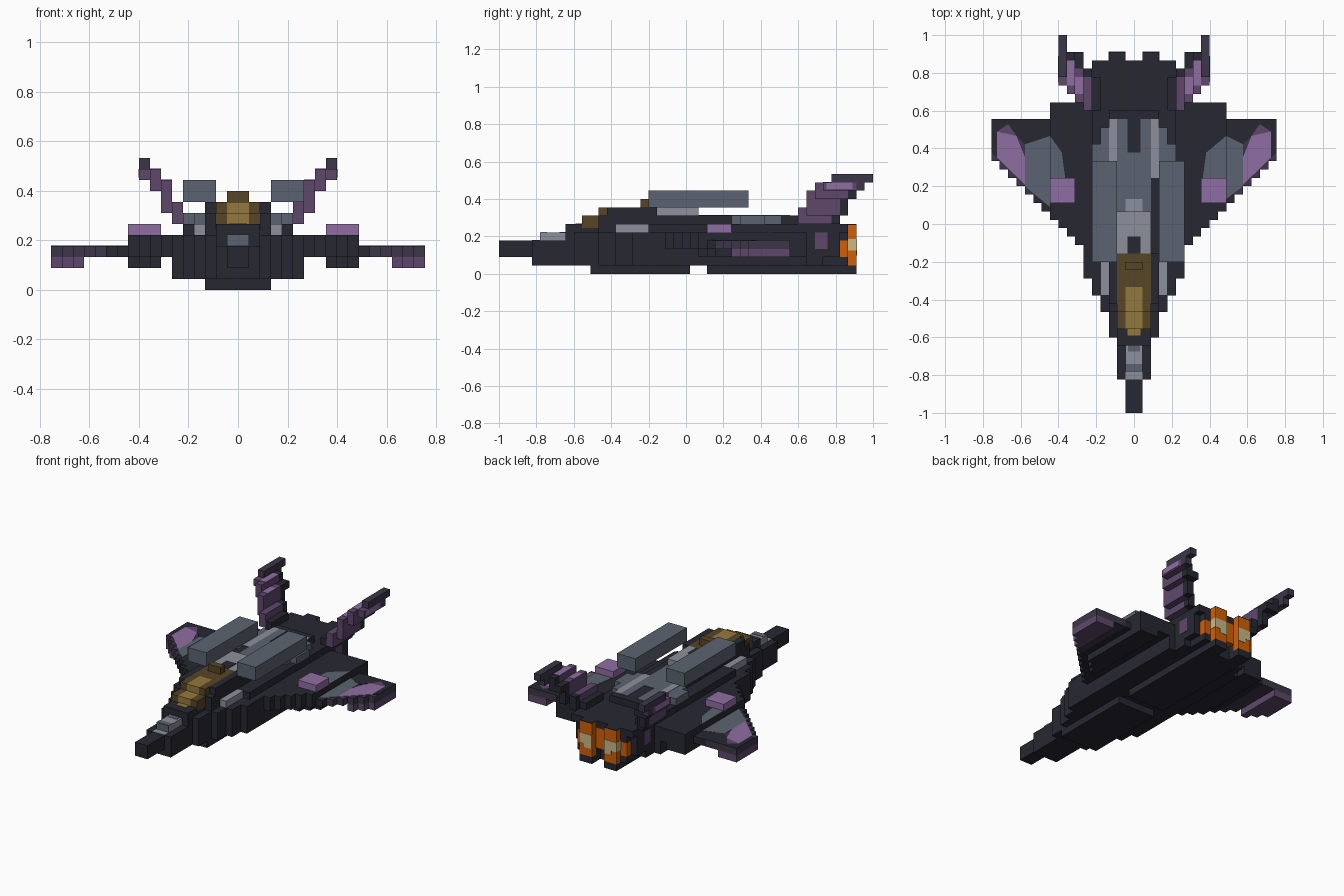
import bpy
import bmesh

if "Cube" in bpy.data.objects:
    bpy.data.objects.remove(bpy.data.objects["Cube"], do_unlink=True)

U = 2 / 45      # one block
T = 0.05        # paint plate thickness in blocks
SIDES = ((-1, "right"), (1, "left"))


def material(name, code):
    rgb = [(int(code[i:i + 2], 16) / 255) ** 2.2 for i in (0, 2, 4)]
    m = bpy.data.materials.new(name)
    m.use_nodes = True
    m.diffuse_color = (*rgb, 1)
    bsdf = m.node_tree.nodes["Principled BSDF"]
    bsdf.inputs["Base Color"].default_value = (*rgb, 1)
    bsdf.inputs["Roughness"].default_value = 0.8
    return m


DARK = material("charcoal", "2b2c35")
GREY = material("slate grey", "5c6470")
LIGHT = material("light grey", "8b8f9b")
GOLD = material("gold glass", "94783f")
BROWN = material("brown glass", "58472b")
PURPLE = material("purple", "8f6da2")
PLUM = material("plum", "5f496b")
DUSK = material("dusky plum", "3f394a")
ORANGE = material("orange glow", "d06010")
CREAM = material("cream glow", "c8b884")


def finish(name, mat, bm):
    bmesh.ops.recalc_face_normals(bm, faces=bm.faces)
    me = bpy.data.meshes.new(name)
    bm.to_mesh(me)
    bm.free()
    me.materials.append(mat)
    ob = bpy.data.objects.new(name, me)
    bpy.context.collection.objects.link(ob)


def prism(bm, pts, z0, z1):
    """Extrude a plan outline, given in blocks, from z0 to z1."""
    rings = [[bm.verts.new((x * U, y * U - 1, z * U)) for x, y in pts] for z in (z0, z1)]
    bm.faces.new(rings[0])
    bm.faces.new(rings[1])
    for i in range(len(pts)):
        j = (i + 1) % len(pts)
        bm.faces.new((rings[0][i], rings[0][j], rings[1][j], rings[1][i]))


def boxes(name, mat, *specs):
    """Blocks as (x0, x1, y0, y1, z0, z1)."""
    bm = bmesh.new()
    for a, b, c, d, e, f in specs:
        prism(bm, ((a, c), (b, c), (b, d), (a, d)), e, f)
    finish(name, mat, bm)


def pair(name, mat, *specs):
    """Same blocks on both sides."""
    for s, side in SIDES:
        boxes(side + "_" + name, mat, *[(s * a, s * b, *r) for a, b, *r in specs])


def plate(name, mat, s, pts, z):
    bm = bmesh.new()
    prism(bm, [(s * x, y) for x, y in pts], z, z + T)
    finish(name, mat, bm)


def sym(w, *rest):
    return (-w, w, *rest)


# Fuselage, widening backwards in steps
boxes("nose_tip", DARK, sym(1, 0, 4, 2, 4))
boxes("fuselage", DARK,
      sym(2, 4, 12, 1, 4), sym(2, 8, 12, 4, 6), sym(3, 9, 41, 1, 5),
      sym(4, 12, 41, 1, 5), sym(5, 14, 41, 2, 5), sym(5, 14, 39, 1, 2),
      sym(6, 16, 37, 1, 5))
boxes("rear_deck", DARK, sym(3, 12, 41, 5, 6), sym(5, 18, 42, 5, 6),
      sym(3, 19, 36, 6, 7))
pair("engine_housing", DARK, (1, 4, 41, 42, 4, 5), (1, 4, 41, 42, 1, 2),
     (1, 3, 41, 42, 2, 4))
boxes("keel", DARK, sym(3, 11, 23, 0, 1), sym(3, 25, 41, 0, 1))
pair("keel_tail", DARK, (1, 3, 41, 43, 0, 1))
boxes("nose_sensor", LIGHT, sym(1, 5, 8, 4, 5), sym(1, 4, 5, 4, 4 + T))
boxes("nose_panel", GREY, sym(1, 5 - T, 5, 4 + T, 5), sym(1, 5, 5.8, 5, 5 + T),
      sym(0.7, 7.3, 8, 5, 5 + T))

# Canopy with dark side rails
boxes("canopy_glass", GOLD, sym(1, 10, 12, 6, 7), sym(1, 12, 15, 6, 8),
      sym(0.8, 9.2, 10, 6, 6 + T))
pair("canopy_flank", BROWN, (1, 2, 10, 12, 6, 7), (1, 2, 12, 19, 6, 8),
     (2, 2 + T, 10, 12, 5.5, 7))
boxes("canopy_back", BROWN, sym(1, 15, 19, 6, 8), sym(1, 17, 18, 8, 9))
pair("canopy_rail", DARK, (2, 3, 13, 19, 5, 8), (2, 3, 12, 13, 5, 7))

# Dorsal spine
boxes("spine", LIGHT, sym(2, 19, 24, 7, 8), sym(1, 24, 25.5, 7, 7 + 2 * T))
boxes("spine_vent", DARK, sym(0.8, 19, 21, 8, 8 + T))
boxes("spine_panel", GREY, sym(2, 24, 31, 7, 7 + T))
pair("spine_panel_tail", GREY, (0.8, 2, 31, 35, 7, 7 + T))
pair("spine_ridge", LIGHT, (2, 3, 28, 35, 6, 7 + T))
pair("spine_shoulder", GREY, (3, 4, 28, 34, 6, 7), (4, 5, 29, 32, 6, 7))
pair("intake", LIGHT, (3, 4, 14, 18, 5, 6))

# Long pods above the body, offset by one block
boxes("right_pod", GREY, (-5, -2, 18, 30, 8, 10))
boxes("left_pod", GREY, (3, 6, 18, 30, 8, 10))

# Wings built from swept columns
for s, side in SIDES:
    root = 10 if s < 0 else 11
    lo = root - 3
    inner, outer, tip, under = [], [], [], []
    for i in range(6, 17):
        a, b, start = s * i, s * (i + 1), i + 14
        if i < root:
            inner.append((a, b, start, 37, 3, 5))
            if i >= lo:
                inner.append((a, b, start + 2, 37, 2, 3))
        else:
            group = outer if i < 12 else tip
            group.append((a, b, start, 35, 3, 4))
        if i > 13:
            under.append((a, b, start, 35, 2, 3))
    boxes(side + "_wing_root", DARK, *inner)
    boxes(side + "_wing", DARK, *outer)
    boxes(side + "_wing_tip", DUSK, *tip)
    boxes(side + "_wing_tip_underside", PLUM, *under)

    # Painted wing panels
    plate(side + "_wing_panel", GREY, s,
          ((root, root + 14.5), (13, 27), (13, 32), (root, 33)), 4)
    plate(side + "_wing_root_panel", GREY, s,
          ((8.2, 28), (root, 28), (root, 33), (8.6, 31)), 5)
    plate(side + "_wing_tip_paint", PURPLE, s,
          ((13, 27.2), (16.3, 30.4), (16.3, 33.5), (14, 33), (13, 30.5)), 4)
    plate(side + "_wing_tip_trim", PLUM, s, ((14, 33), (16.3, 33.5), (15, 34.4)), 4)
    plate(side + "_wing_rear_paint", DARK, s,
          ((12, 32.3), (13, 32), (14, 33), (15, 34.4), (15, 35), (12, 35)), 4)
    plate(side + "_wing_end_paint", DARK, s,
          ((16.3, 30.4), (17, 31), (17, 35), (15, 35), (15, 34.4), (16.3, 33.5)), 4)
    boxes(side + "_wing_block", PURPLE, (s * lo, s * root, 25, 28, 5, 6))

# Canted, swept tail fins, plum in front and dark behind
pair("fin_front", PLUM, (5, 6, 36, 40, 6, 8), (6, 7, 37, 41, 7, 10),
     (7, 8, 38, 42, 9, 11), (8, 9, 39, 43, 10, 11))
pair("fin_rear", DARK, (5, 6, 40, 41, 6, 8), (6, 7, 41, 42, 7, 9),
     (6, 7, 41, 43, 9, 10), (7, 8, 42, 43, 9, 11))
pair("fin_root", DARK, (4, 5, 36, 40, 6, 7))
pair("fin_tip", DUSK, (8, 9, 43, 44, 10, 11), (8, 9, 40, 45, 11, 12))
pair("fin_paint", PURPLE, (6, 7, 38, 40, 10, 10 + T), (7, 8, 39, 42, 11, 11 + T),
     (9, 9 + T, 39.4, 42.5, 10.2, 11))
pair("body_mark", PLUM, (5, 5 + T, 38, 39.5, 3, 5))

# Twin engine nozzles
pair("nozzle", ORANGE, (1, 3, 42, 43, 1, 5.9), (3, 4, 41, 42, 2, 4))
boxes("nozzle_bridge", ORANGE, sym(1, 41, 42, 2, 5))
pair("nozzle_cap", DARK, (1, 3, 42, 43, 5.9, 6))
pair("nozzle_core", CREAM, (1, 2.2, 43, 43 + T, 2.2, 4.2),
     (2.2, 3 + T, 43, 43 + T, 2.8, 4.2), (3, 3 + T, 42, 43, 2.8, 4.2))
